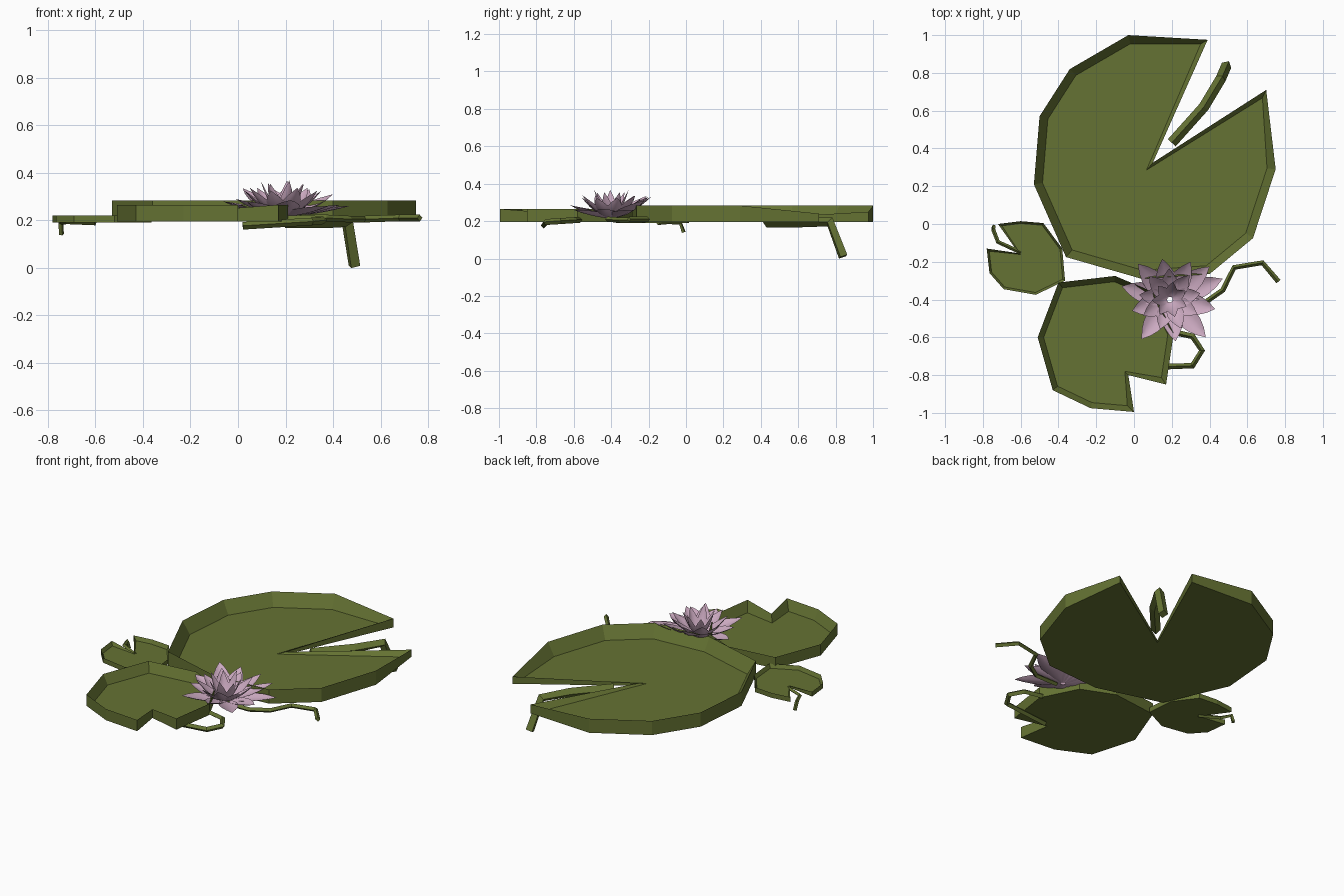
import bpy, bmesh, math
from mathutils import Vector

if "Cube" in bpy.data.objects:
    bpy.data.objects.remove(bpy.data.objects["Cube"])


def material(name, rgb):
    m = bpy.data.materials.new(name)
    m.diffuse_color = (*rgb, 1)
    m.use_nodes = True
    m.node_tree.nodes["Principled BSDF"].inputs["Base Color"].default_value = m.diffuse_color
    return m


GREEN = material("leaf_green", (0.13, 0.17, 0.033))
PINK = material("petal_pink", (0.6, 0.4, 0.53))


def link(name, bm, mat):
    me = bpy.data.meshes.new(name)
    bmesh.ops.recalc_face_normals(bm, faces=bm.faces)
    bm.to_mesh(me)
    bm.free()
    me.materials.append(mat)
    ob = bpy.data.objects.new(name, me)
    bpy.context.collection.objects.link(ob)
    return ob


def inset(pts, i, w):
    # mitred inward offset of a clockwise outline corner
    p = Vector(pts[i])
    a = (p - Vector(pts[i - 1])).normalized()
    b = (Vector(pts[(i + 1) % len(pts)]) - p).normalized()
    na, nb = Vector((a.y, -a.x)), Vector((b.y, -b.x))
    return p + (na + nb) * w / (1 + na.dot(nb))


def pad(name, pts, bottom, floor, rim, w, low):
    # dish: flat underside, upright outer wall, sloping inner wall, sunken floor
    # low = {corner: (rim height, inset)} for the corners around the notch
    bm = bmesh.new()
    n = len(pts)
    under, top, inner = [], [], []
    for i, (x, y) in enumerate(pts):
        z, wi = low.get(i, (rim, w))
        q = inset(pts, i, wi)
        under.append(bm.verts.new((x, y, bottom)))
        top.append(bm.verts.new((x, y, z)))
        inner.append(bm.verts.new((q.x, q.y, floor)))
    for i in range(n):
        j = (i + 1) % n
        bm.faces.new((under[i], under[j], top[j], top[i]))
        bm.faces.new((top[i], top[j], inner[j], inner[i]))
    caps = [bm.faces.new(under), bm.faces.new(inner)]
    bmesh.ops.triangulate(bm, faces=caps)
    return link(name, bm, GREEN)


# Lily pads, clockwise from the notch
pad("large_pad",
    [(0.10, 0.325), (0.70, 0.71), (0.75, 0.29), (0.63, -0.075), (0.40, -0.265),
     (0.04, -0.29), (-0.36, -0.175), (-0.53, 0.21), (-0.50, 0.57),
     (-0.34, 0.82), (-0.03, 1.0), (0.39, 0.975)][::1],
    0.195, 0.205, 0.283, 0.045, {0: (0.212, 0.015), 1: (0.24, 0.025), 11: (0.25, 0.025)})
pad("medium_pad",
    [(-0.03, -0.80), (0.0, -0.995), (-0.23, -0.975), (-0.43, -0.88), (-0.51, -0.60),
     (-0.40, -0.31), (-0.10, -0.275), (0.10, -0.36), (0.21, -0.58), (0.17, -0.85)],
    0.195, 0.205, 0.265, 0.03, {0: (0.25, 0.015)})
pad("small_pad",
    [(-0.61, -0.155), (-0.72, 0.0), (-0.60, 0.015), (-0.48, 0.005), (-0.38, -0.13),
     (-0.365, -0.30), (-0.52, -0.375), (-0.69, -0.345), (-0.765, -0.26), (-0.78, -0.13)],
    0.19, 0.197, 0.22, 0.012, {0: (0.2, 0.005)})


def stem(name, path, r):
    # four-sided tube along a bent path
    cu = bpy.data.curves.new(name, "CURVE")
    cu.dimensions = "3D"
    cu.bevel_depth = r
    cu.bevel_resolution = 0
    cu.use_fill_caps = True
    sp = cu.splines.new("POLY")
    sp.points.add(len(path) - 1)
    for p, co in zip(sp.points, path):
        p.co = (*co, 1)
    cu.materials.append(GREEN)
    ob = bpy.data.objects.new(name, cu)
    bpy.context.collection.objects.link(ob)
    bpy.ops.object.select_all(action="DESELECT")
    ob.select_set(True)
    bpy.context.view_layer.objects.active = ob
    bpy.ops.object.convert(target="MESH")
    for f in bpy.context.object.data.polygons:
        f.use_smooth = False


# Stems
stem("large_pad_stem", [(0.20, 0.43, 0.195), (0.37, 0.62, 0.195), (0.46, 0.77, 0.195), (0.49, 0.84, 0.01)], 0.028)
stem("medium_pad_stem", [(0.02, -0.76, 0.177), (0.31, -0.75, 0.195), (0.36, -0.67, 0.2),
                         (0.31, -0.595, 0.205), (0.20, -0.57, 0.205)], 0.016)
stem("small_pad_stem", [(-0.60, -0.15, 0.19), (-0.72, -0.095, 0.195), (-0.745, -0.03, 0.19), (-0.743, -0.012, 0.14)], 0.011)
stem("flower_stem", [(0.22, -0.42, 0.21), (0.37, -0.42, 0.21), (0.47, -0.35, 0.205), (0.53, -0.23, 0.205),
                     (0.68, -0.205, 0.21), (0.765, -0.305, 0.21)], 0.014)

# Flower
CENTRE = Vector((0.19, -0.40, 0.215))


def petal(bm, tip, half):
    # curved pointed blade with raised edges, from the flower centre to its tip
    d = Vector(tip) - CENTRE
    flat = Vector((d.x, d.y, 0))
    out = flat.normalized()
    side = Vector((-out.y, out.x, 0))
    up = (out * -d.z + Vector((0, 0, 1)) * flat.length).normalized()
    base = CENTRE + out * 0.015
    rows = []
    N = 6
    for k in range(N + 1):
        t = k / N
        sag = 0.35 * t + 0.65 * t * t
        p = base.lerp(CENTRE + flat, t) + Vector((0, 0, d.z * sag))
        w = half * (0.22 * (1 - t) + math.sin(math.pi * t ** 0.95) ** 0.85 if 0 < t < 1 else 0.22 * (1 - t))
        lift = up * w * 0.35
        if k == N:
            rows.append([bm.verts.new(p)])
        else:
            rows.append([bm.verts.new(p + side * w * s + lift * s * s) for s in (-1, -0.5, 0, 0.5, 1)])
    for a, b in zip(rows, rows[1:]):
        for j in range(4):
            if len(b) == 1:
                bm.faces.new((a[j], a[j + 1], b[0]))
            else:
                bm.faces.new((a[j], a[j + 1], b[j + 1], b[j]))


def ring(name, tips, half):
    bm = bmesh.new()
    for t in tips:
        petal(bm, t, half)
    ob = link(name, bm, PINK)
    for f in ob.data.polygons:
        f.use_smooth = True


def circle_tips(n, r, z, start):
    return [(CENTRE.x + r * math.cos(start + i * math.tau / n),
             CENTRE.y + r * math.sin(start + i * math.tau / n),
             z + 0.012 * (i % 2)) for i in range(n)]


ring("outer_petals",
     [(0.15, -0.185, 0.33), (0.30, -0.20, 0.33), (0.40, -0.225, 0.31), (0.47, -0.29, 0.26),
      (0.43, -0.45, 0.265), (0.38, -0.60, 0.26), (0.22, -0.62, 0.285), (0.04, -0.61, 0.28),
      (-0.01, -0.46, 0.29), (-0.065, -0.33, 0.28), (0.02, -0.21, 0.335)], 0.05)
ring("middle_petals", circle_tips(9, 0.165, 0.325, 0.2), 0.04)
ring("inner_petals", circle_tips(7, 0.095, 0.355, 0.5), 0.028)
